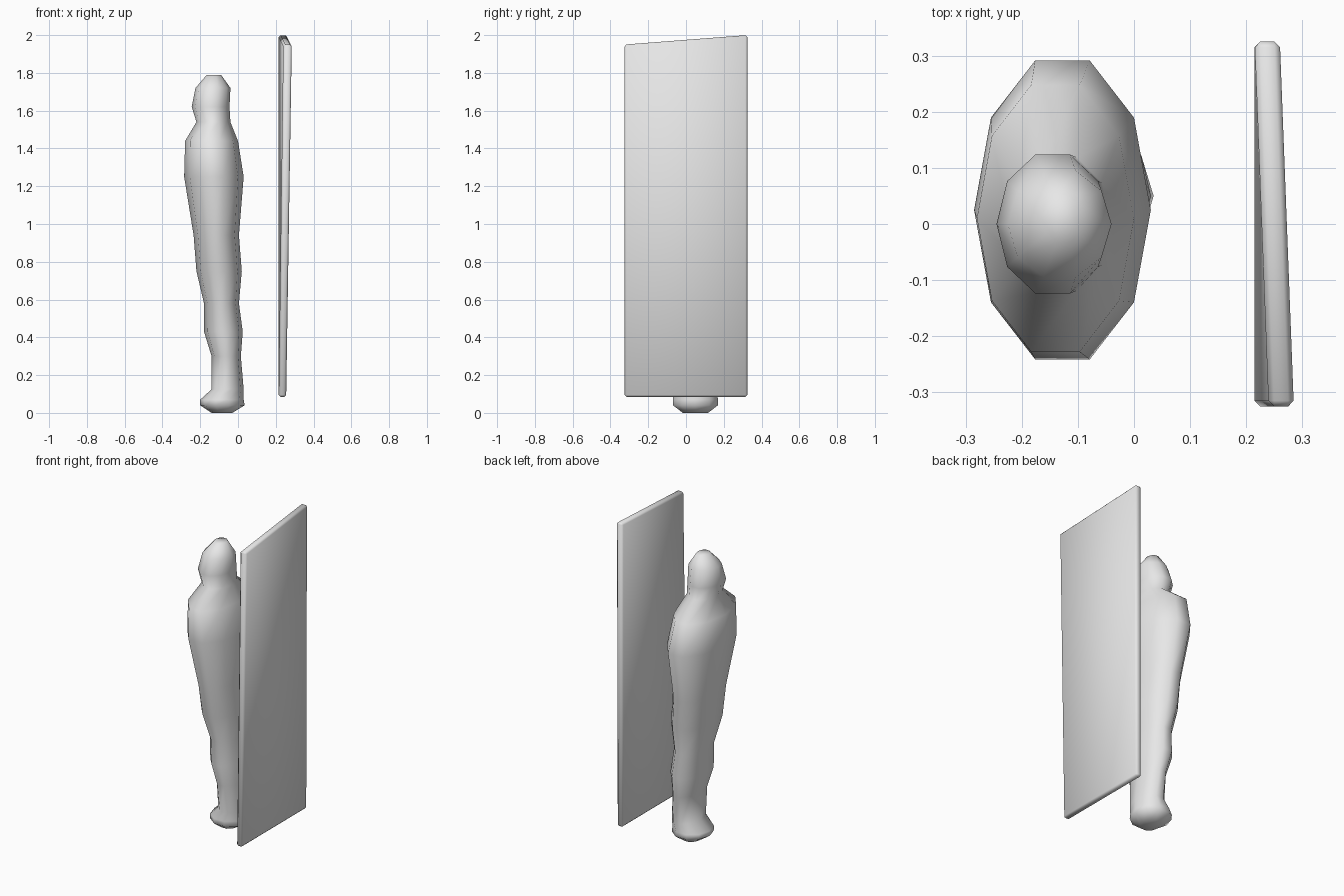
import bpy, bmesh, math

if "Cube" in bpy.data.objects:
    bpy.data.objects.remove(bpy.data.objects["Cube"])

grey = bpy.data.materials.new("plain_grey")
grey.diffuse_color = (0.8, 0.8, 0.8, 1)
grey.use_nodes = True
grey.node_tree.nodes["Principled BSDF"].inputs["Base Color"].default_value = grey.diffuse_color


def finish(bm, name):
    bmesh.ops.recalc_face_normals(bm, faces=bm.faces)
    for f in bm.faces:
        f.smooth = True
    mesh = bpy.data.meshes.new(name)
    bm.to_mesh(mesh)
    bm.free()
    mesh.materials.append(grey)
    obj = bpy.data.objects.new(name, mesh)
    bpy.context.collection.objects.link(obj)
    return obj


# Wrapped figure: ten-sided rings, each (z, x min, x max, centre y, half width y)
SIDES = 10
rings = [
    (0.00, -0.14, -0.03, 0.05, 0.07),
    (0.04, -0.20, 0.035, 0.05, 0.125),
    (0.07, -0.20, 0.03, 0.05, 0.125),
    (0.125, -0.14, 0.03, 0.05, 0.12),
    (0.30, -0.14, 0.015, 0.05, 0.14),
    (0.43, -0.18, 0.025, 0.05, 0.165),
    (0.58, -0.18, 0.005, 0.045, 0.155),
    (0.75, -0.22, 0.02, 0.035, 0.20),
    (0.94, -0.235, 0.005, 0.03, 0.215),
    (1.25, -0.285, 0.03, 0.025, 0.28),
    (1.44, -0.28, 0.0, 0.01, 0.25),
    (1.54, -0.22, -0.04, 0.0, 0.125),
    (1.62, -0.245, -0.045, 0.0, 0.13),
    (1.72, -0.225, -0.04, 0.0, 0.10),
    (1.79, -0.165, -0.09, 0.01, 0.045),
]
bm = bmesh.new()
loops = []
for z, x0, x1, cy, ry in rings:
    cx, rx = (x0 + x1) / 2, (x1 - x0) / 2
    loops.append([bm.verts.new((cx + rx * math.cos(math.tau * i / SIDES),
                                cy + ry * math.sin(math.tau * i / SIDES), z))
                  for i in range(SIDES)])
for a, b in zip(loops, loops[1:]):
    for i in range(SIDES):
        j = (i + 1) % SIDES
        bm.faces.new((a[i], a[j], b[j], b[i]))
bm.faces.new(loops[0][::-1])
bm.faces.new(loops[-1])
finish(bm, "wrapped_figure")

# Lid: a slightly twisted slab, each corner (y, z, inner x, outer x)
corners = [(-0.325, 0.085, 0.215, 0.255), (0.325, 0.085, 0.215, 0.255),
           (0.325, 2.0, 0.215, 0.26), (-0.325, 1.95, 0.24, 0.285)]
bm = bmesh.new()
inner = [bm.verts.new((xi, y, z)) for y, z, xi, xo in corners]
outer = [bm.verts.new((xo, y, z)) for y, z, xi, xo in corners]
bm.faces.new(inner[::-1])
bm.faces.new(outer)
for i in range(4):
    j = (i + 1) % 4
    bm.faces.new((inner[i], inner[j], outer[j], outer[i]))
bmesh.ops.recalc_face_normals(bm, faces=bm.faces)
# narrow chamfer on every edge, then split the twisted faces
bmesh.ops.bevel(bm, geom=bm.edges[:], offset=0.01, segments=1, affect='EDGES')
bmesh.ops.triangulate(bm, faces=bm.faces[:], quad_method='SHORT_EDGE')
finish(bm, "slab_lid")
